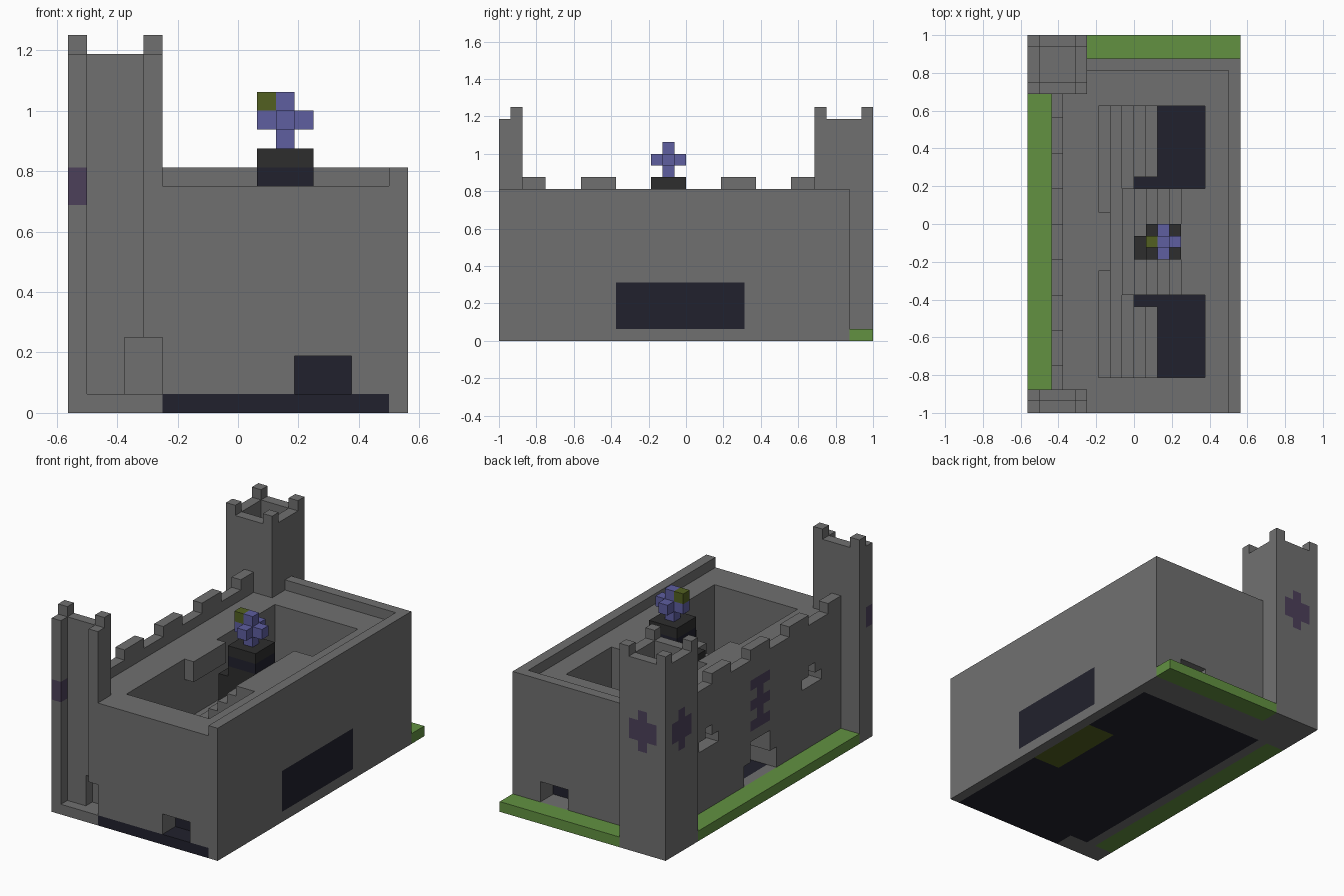
import bpy, bmesh
from mathutils import Vector

cube = bpy.data.objects.get("Cube")
if cube:
    bpy.data.objects.remove(cube, do_unlink=True)

UNIT = 1 / 16
ORIGIN = Vector((-9, -16, 0))


def material(name, r, g, b):
    m = bpy.data.materials.new(name)
    m.use_nodes = True
    m.diffuse_color = (r, g, b, 1)
    m.node_tree.nodes["Principled BSDF"].inputs["Base Color"].default_value = (r, g, b, 1)
    return m


stone = material("stone grey", .163, .163, .163)
grass = material("grass green", .122, .283, .053)
navy = material("dark navy", .0155, .0155, .026)
charcoal = material("charcoal", .027, .027, .027)
lavender = material("lavender", .112, .112, .352)
olive = material("olive", .084, .117, .015)
purple = material("dull purple", .072, .051, .102)


def box(x0, x1, y0, y1, z0, z1):
    """Set of unit blocks filling a box."""
    return {(x, y, z) for x in range(x0, x1) for y in range(y0, y1) for z in range(z0, z1)}


def build(name, blocks, mat):
    """Skin the outside of a set of blocks and merge the flat areas."""
    bm = bmesh.new()
    verts = {}

    def vert(p):
        key = tuple(round(2 * c) for c in p)
        if key not in verts:
            verts[key] = bm.verts.new((p + ORIGIN) * UNIT)
        return verts[key]

    for cell in sorted(blocks):
        middle = Vector(cell) + Vector((.5, .5, .5))
        for axis in range(3):
            for sign in (-1, 1):
                n, u = Vector(), Vector()
                n[axis], u[(axis + 1) % 3] = sign, 1
                if tuple(int(c) for c in Vector(cell) + n) in blocks:
                    continue
                v = n.cross(u)
                corners = [-u - v, u - v, u + v, v - u]
                bm.faces.new([vert(middle + (n + c) / 2) for c in corners])
    bmesh.ops.dissolve_limit(bm, angle_limit=.01, verts=bm.verts[:], edges=bm.edges[:])
    mesh = bpy.data.meshes.new(name)
    bm.to_mesh(mesh)
    bm.free()
    mesh.materials.append(mat)
    bpy.context.collection.objects.link(bpy.data.objects.new(name, mesh))


# Towers: the back one is whole, the front one is sliced open
back_tower = box(0, 5, 27, 32, 0, 19) - box(1, 4, 28, 31, 1, 19)
for x in (0, 4):
    for y in (27, 31):
        back_tower |= box(x, x + 1, y, y + 1, 19, 20)
front_tower = box(0, 5, 0, 2, 0, 19) - box(1, 4, 0, 1, 1, 19) - box(3, 5, 0, 2, 1, 4)
for x in (0, 4):
    front_tower |= box(x, x + 1, 1, 2, 19, 20)

# Main keep with raised rims
keep = box(2, 18, 2, 30, 0, 12) | box(5, 18, 0, 2, 0, 12)
keep |= box(17, 18, 0, 30, 12, 13) | box(5, 18, 29, 30, 12, 13)
keep -= box(0, 5, 27, 32, 0, 20)

# Courtyard with a side bank of steps, a ledge and a middle staircase
keep -= box(6, 15, 3, 26, 1, 12)
for i in range(5):
    keep |= box(6 + i, 7 + i, 3, 9, 1, 6 - i) | box(6 + i, 7 + i, 20, 26, 1, 6 - i)
    keep |= box(8 + i, 9 + i, 10, 19, 1, 7 + i)
    if i < 3:
        keep |= box(6 + i, 7 + i, 9, 20, 1, 6 - i)
keep |= box(13, 15, 10, 19, 1, 12) | box(6, 7, 12, 17, 10, 12)

# Openings in the end walls and the long wall
keep -= box(12, 15, 0, 2, 1, 3) | box(12, 15, 28, 30, 1, 3)
for y in (5, 21):
    keep -= box(2, 5, y, y + 3, 7, 8) | box(2, 5, y + 1, y + 2, 8, 9)
keep -= box(2, 5, 12, 17, 1, 3) | box(2, 5, 13, 16, 1, 5)

# Battlement along the long wall
battlement = box(2, 3, 2, 27, 12, 13)
for start, end in ((2, 4), (7, 10), (13, 16), (19, 22), (25, 27)):
    battlement |= box(2, 3, start, end, 13, 14)

# Inlaid coloured blocks
hearth = box(14, 17, 11, 19, 0, 1)
floor = (box(5, 17, 0, 2, 0, 1) | box(3, 17, 2, 27, 0, 1)) - hearth
side_window = box(17, 18, 10, 21, 1, 5)
dark_backs = box(12, 15, 2, 3, 1, 3) | box(12, 15, 27, 28, 1, 3) | box(5, 6, 13, 16, 1, 3)
crosses = box(0, 1, 28, 31, 11, 13) | box(0, 1, 29, 30, 10, 14)
crosses |= box(1, 4, 31, 32, 11, 13) | box(2, 3, 31, 32, 10, 14)
half_cross = box(0, 1, 0, 1, 11, 13)
wall_ornament = box(2, 3, 14, 15, 6, 11)
for z in (6, 8, 10):
    wall_ornament |= box(2, 3, 13, 16, z, z + 1)
keep -= floor | hearth | side_window | dark_backs | wall_ornament

build("keep", keep, stone)
build("battlement", battlement, stone)
build("back_tower", back_tower - crosses, stone)
build("front_tower", front_tower - half_cross, stone)
build("floor", floor, navy)
build("hearth", hearth, olive)
build("side_window", side_window, navy)
build("opening_backs", dark_backs, navy)
build("tower_crosses", crosses, purple)
build("half_cross", half_cross, purple)
build("wall_ornament", wall_ornament, purple)

# Grass strips
build("side_grass", box(0, 2, 2, 27, 0, 1), grass)
build("back_grass", box(5, 18, 30, 32, 0, 1), grass)

# Figure on the staircase
build("figure_legs", box(10, 13, 13, 16, 9, 12) - keep | box(9, 10, 13, 15, 8, 11), charcoal)
build("figure_belt", box(10, 13, 13, 16, 12, 13), navy)
build("figure_coat", box(10, 13, 13, 16, 13, 14), charcoal)
build("figure_body", box(11, 12, 14, 15, 14, 17) | box(10, 13, 14, 15, 15, 16)
      | box(11, 12, 13, 16, 15, 16), lavender)
build("figure_face", box(10, 11, 14, 15, 16, 17), olive)
